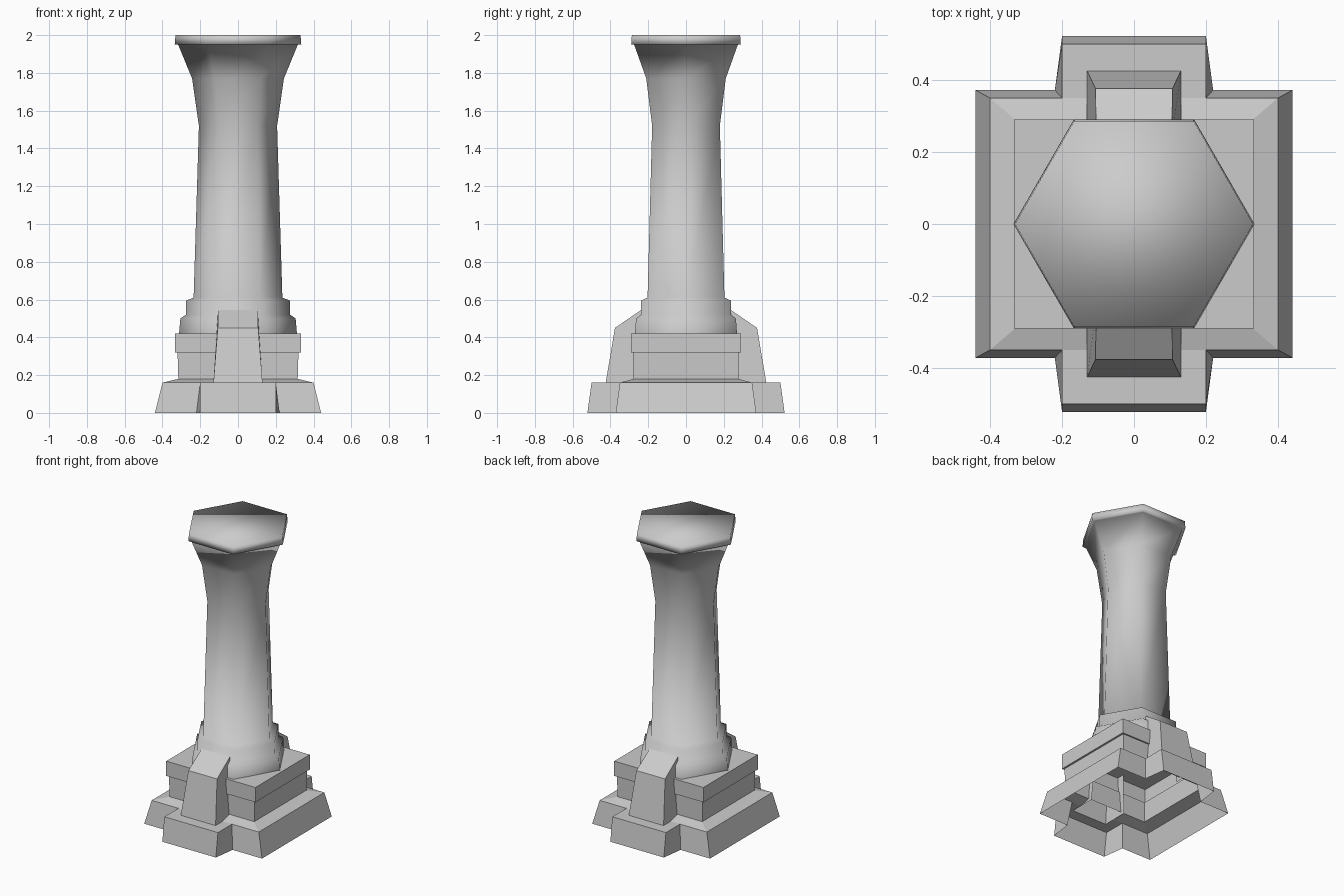
import bpy, bmesh, math
from mathutils import Vector

cube = bpy.data.objects.get("Cube")
if cube:
    bpy.data.objects.remove(cube, do_unlink=True)

stone = bpy.data.materials.new("grey_stone")
stone.use_nodes = True
colour = (0.6, 0.6, 0.6, 1)
stone.diffuse_color = colour
stone.node_tree.nodes["Principled BSDF"].inputs["Base Color"].default_value = colour


def finish(bm, name, smooth=False):
    mesh = bpy.data.meshes.new(name)
    for f in bm.faces:
        f.smooth = smooth
    bm.to_mesh(mesh)
    bm.free()
    mesh.materials.append(stone)
    obj = bpy.data.objects.new(name, mesh)
    bpy.context.collection.objects.link(obj)
    return obj


def loft(bm, rings, cap=False):
    """Skin counter-clockwise rings from the bottom up."""
    loops = [[bm.verts.new(p) for p in ring] for ring in rings]
    for low, high in zip(loops, loops[1:]):
        n = len(low)
        for i in range(n):
            j = (i + 1) % n
            bm.faces.new((low[i], low[j], high[j], high[i]))
    if cap:
        bm.faces.new(loops[-1])


def rect(x, y, z):
    return [(-x, -y, z), (x, -y, z), (x, y, z), (-x, y, z)]


def cross(x, y, neck, arm_x, arm_y, z):
    quarter = [(x, y), (neck, y), (arm_x, arm_y)]
    half = quarter + [(-a, b) for a, b in reversed(quarter)]
    return [(a, b, z) for a, b in half] + [(-a, -b, z) for a, b in half]


# Cross-shaped plinth, hollow underneath
BUTTRESS_X, BUTTRESS_Y = 0.13, 0.425
bm = bmesh.new()
loft(bm, [cross(0.44, 0.372, 0.22, 0.2, 0.522, 0),
          cross(0.4, 0.35, 0.2, 0.2, 0.5, 0.16)])
for side in (1, -1):
    corners = [(-0.2, 0.35), (0.2, 0.35), (0.2, 0.5), (-0.2, 0.5)]
    bm.faces.new([bm.verts.new((side * x, side * y, 0.16)) for x, y in corners])
loft(bm, [rect(0.4, 0.35, 0.16), rect(0.316, 0.278, 0.18)])
bmesh.ops.remove_doubles(bm, verts=bm.verts, dist=0.0005)

# Openings in the plinth top beneath the buttresses
bm.normal_update()
for axis, d in ((0, BUTTRESS_X), (1, BUTTRESS_Y)):
    for side in (1, -1):
        tops = [f for f in bm.faces if f.normal.z > 0.8]
        geom = list({e for f in tops for e in f.edges}) + tops
        geom += list({v for f in tops for v in f.verts})
        normal = Vector((0, 0, 0))
        normal[axis] = side
        bmesh.ops.bisect_plane(bm, geom=geom, plane_co=normal * d, plane_no=normal)
        bm.normal_update()
hole = []
for f in bm.faces:
    c = f.calc_center_median()
    if f.normal.z > 0.8 and abs(c.x) < BUTTRESS_X and abs(c.y) < BUTTRESS_Y:
        hole.append(f)
bmesh.ops.delete(bm, geom=hole, context='FACES')
finish(bm, "plinth")

# Pedestal block with its projecting slab
bm = bmesh.new()
loft(bm, [rect(0.316, 0.278, 0.18), rect(0.32, 0.28, 0.32),
          rect(0.333, 0.29, 0.32), rect(0.333, 0.29, 0.42)], cap=True)
finish(bm, "pedestal")

# Front and back buttresses, open below
outline = [(BUTTRESS_Y, 0.16, BUTTRESS_X), (0.376, 0.45, 0.107),
           (0.23, 0.55, 0.105), (0.25, 0.16, BUTTRESS_X)]
for name, side in (("front_buttress", -1), ("back_buttress", 1)):
    bm = bmesh.new()
    right, left = [[bm.verts.new((s * side * w, side * y, z)) for y, z, w in outline]
                   for s in (1, -1)]
    bm.faces.new(right)
    bm.faces.new(left[::-1])
    for i in range(2):
        bm.faces.new((right[i], left[i], left[i + 1], right[i + 1]))
    bmesh.ops.recalc_face_normals(bm, faces=bm.faces)
    finish(bm, name)

# Six-sided column: moulded foot, tapering shaft, flared head and cap
profile = [(0.312, 0.42), (0.305, 0.5), (0.275, 0.52), (0.274, 0.595),
           (0.235, 0.61), (0.207, 1.52), (0.243, 1.77), (0.317, 1.95),
           (0.335, 1.95), (0.331, 2.0)]
bm = bmesh.new()
loft(bm, [[(r * math.cos(k * math.pi / 3), r * math.sin(k * math.pi / 3), z)
           for k in range(6)] for r, z in profile], cap=True)
finish(bm, "column", smooth=True)
